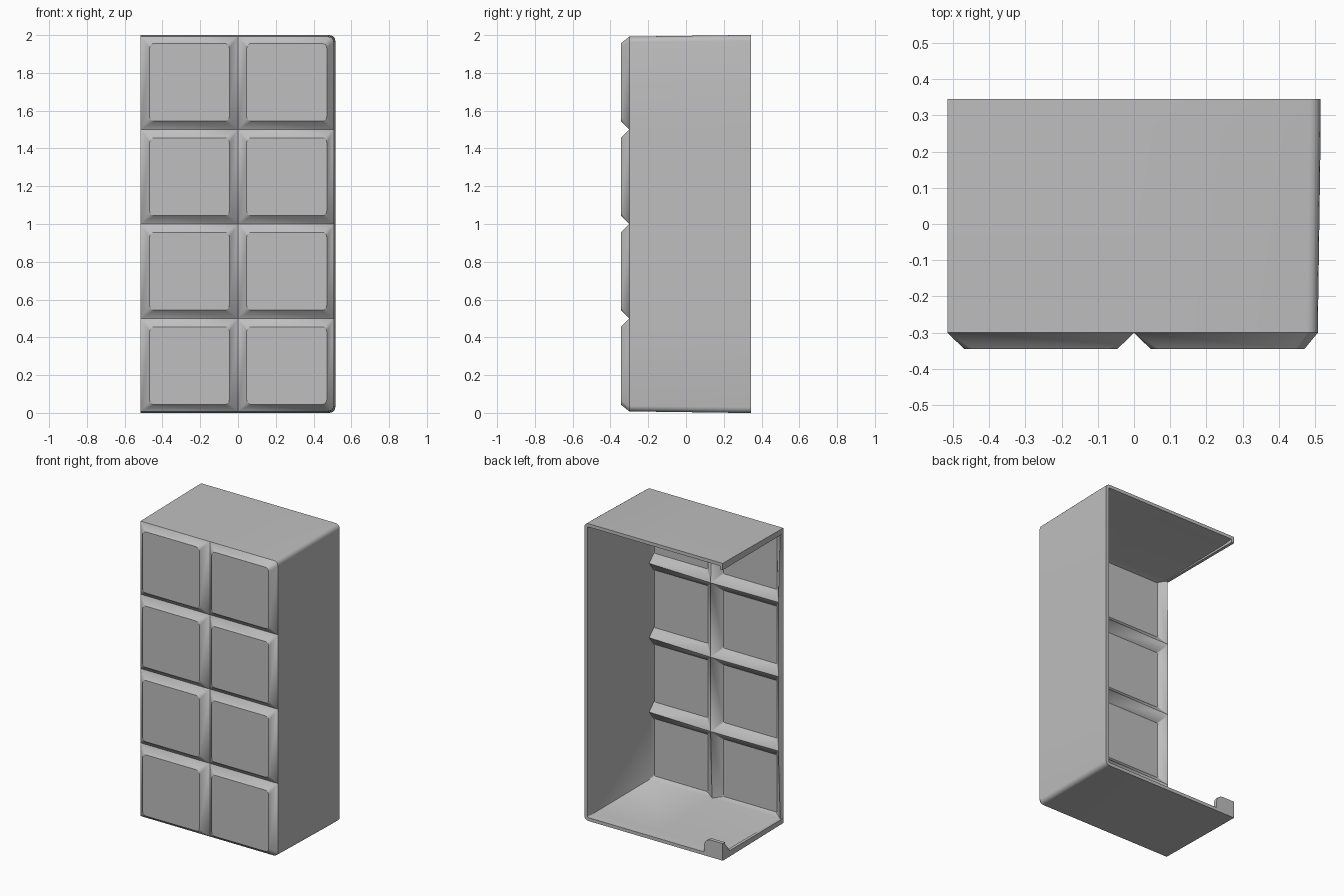
import bpy, bmesh, math

if "Cube" in bpy.data.objects:
    bpy.data.objects.remove(bpy.data.objects["Cube"])

grey = bpy.data.materials.new("plain grey")
grey.diffuse_color = (0.52, 0.52, 0.52, 1)
grey.use_nodes = True
grey.node_tree.nodes["Principled BSDF"].inputs["Base Color"].default_value = grey.diffuse_color

LEFT, RIGHT = -0.515, 0.507      # front outline before the wall draft
LOW, HIGH = 0.008, 1.992
FRONT, GROOVE, FOLD, BACK = -0.345, -0.30, 0.27, 0.345
WALL = 0.03


def rounded(x0, x1, z0, z1, radii, seg=4):
    """Rounded rectangle in x/z; radii run low-right, high-right, high-left, low-left."""
    corners = [(x1, z0, -1, 1), (x1, z1, -1, -1), (x0, z1, 1, -1), (x0, z0, 1, 1)]
    pts = []
    for i, ((x, z, sx, sz), r) in enumerate(zip(corners, radii)):
        for k in range(seg + 1):
            a = math.radians(-90 + 90 * i + 90 * k / seg)
            pts.append((x + sx * r + r * math.cos(a), z + sz * r + r * math.sin(a)))
    return pts


def finish(bm, name):
    mesh = bpy.data.meshes.new(name)
    bm.to_mesh(mesh)
    bm.free()
    mesh.materials.append(grey)
    ob = bpy.data.objects.new(name, mesh)
    bpy.context.collection.objects.link(ob)
    bpy.ops.object.select_all(action='DESELECT')
    ob.select_set(True)
    bpy.context.view_layer.objects.active = ob
    return ob


def prism(name, pts, place, a, b):
    """Extrude a 2D outline between a and b; place maps (u, v, w) to x, y, z."""
    bm = bmesh.new()
    f = bm.faces.new([bm.verts.new(place(u, v, a)) for u, v in pts])
    bm.normal_update()
    out = bmesh.ops.extrude_face_region(bm, geom=[f])["geom"]
    off = [q - p for p, q in zip(place(0, 0, a), place(0, 0, b))]
    bmesh.ops.translate(bm, vec=off, verts=[g for g in out if isinstance(g, bmesh.types.BMVert)])
    bmesh.ops.recalc_face_normals(bm, faces=bm.faces[:])
    return finish(bm, name)


# panelled front: two columns of four bevelled tiles meeting in V grooves
bm = bmesh.new()
for col, (x0, x1, ix0, ix1) in enumerate([(LEFT, 0, -0.468, -0.046), (0, RIGHT, 0.046, 0.470)]):
    for row in range(4):
        z0 = LOW if row == 0 else row * 0.5
        z1 = HIGH if row == 3 else row * 0.5 + 0.5
        outer_r = [0.03 if col == 1 and row == 0 else 0, 0.03 if col == 1 and row == 3 else 0, 0, 0]
        inner = [bm.verts.new((x, FRONT, z)) for x, z in
                 rounded(ix0, ix1, row * 0.5 + 0.044, row * 0.5 + 0.456, [0.025] * 4)]
        outer = [bm.verts.new((x, GROOVE, z)) for x, z in rounded(x0, x1, z0, z1, outer_r)]
        bm.faces.new(inner)
        n = len(inner)
        for i in range(n):
            j = (i + 1) % n
            bm.faces.new((inner[i], outer[i], outer[j], inner[j]))
bmesh.ops.remove_doubles(bm, verts=bm.verts[:], dist=1e-4)

# top, right and bottom walls with slight draft; left side and back stay open
edges = [e for e in bm.edges if e.is_boundary and
         not all(v.co.x < LEFT + 1e-4 for v in e.verts)]
rim = []
for y, grow in [(FOLD, 0.008), (BACK, 0.0)]:
    geom = bmesh.ops.extrude_edge_only(bm, edges=edges)["geom"]
    edges = [g for g in geom if isinstance(g, bmesh.types.BMEdge)]
    rim = [g for g in geom if isinstance(g, bmesh.types.BMVert)]
    for v in rim:
        v.co.y = y
        v.co.x = LEFT + (v.co.x - LEFT) * (1 + grow)
        v.co.z = 1 + (v.co.z - 1) * (1 + grow)
bmesh.ops.recalc_face_normals(bm, faces=bm.faces[:])
bm.normal_update()
if max(bm.faces, key=lambda f: len(f.verts)).normal.y > 0:
    bmesh.ops.reverse_faces(bm, faces=bm.faces[:])
shell = finish(bm, "panelled_shell")

# wall thickness, thinner along the back rim
group = shell.vertex_groups.new(name="wall")
for v in shell.data.vertices:
    group.add([v.index], 0.75 if v.co.y > BACK - 0.001 else 1.0, 'REPLACE')
solid = shell.modifiers.new("thickness", 'SOLIDIFY')
solid.thickness = WALL
solid.offset = -1
solid.use_even_offset = True
solid.vertex_group = "wall"
bpy.ops.object.modifier_apply(modifier=solid.name)
bpy.ops.object.shade_smooth_by_angle(angle=math.radians(30))

# narrow lips along the open left side; the lower one rises into a corner tab
side = lambda u, v, w: (w, u, v)
prism("top_left_lip", [(-0.29, 1.991), (BACK, 1.999), (BACK, 1.955), (-0.29, 1.955)],
      side, LEFT, LEFT + 0.02)
prism("bottom_left_lip", [(-0.29, 0.009), (BACK, 0.001), (BACK, 0.115), (0.33, 0.115),
                          (0.27, 0.04), (-0.29, 0.04)], side, LEFT, LEFT + 0.02)

# rounded tab at the lower left back corner
tab = rounded(LEFT, LEFT + 0.14, 0.001, 0.115, [0, 0.05, 0, 0])
tab = [p for i, p in enumerate(tab) if p != tab[i - 1]]
prism("back_corner_tab", tab, lambda u, v, w: (u, w, v), BACK - 0.025, BACK)
bpy.ops.object.shade_smooth_by_angle(angle=math.radians(30))
